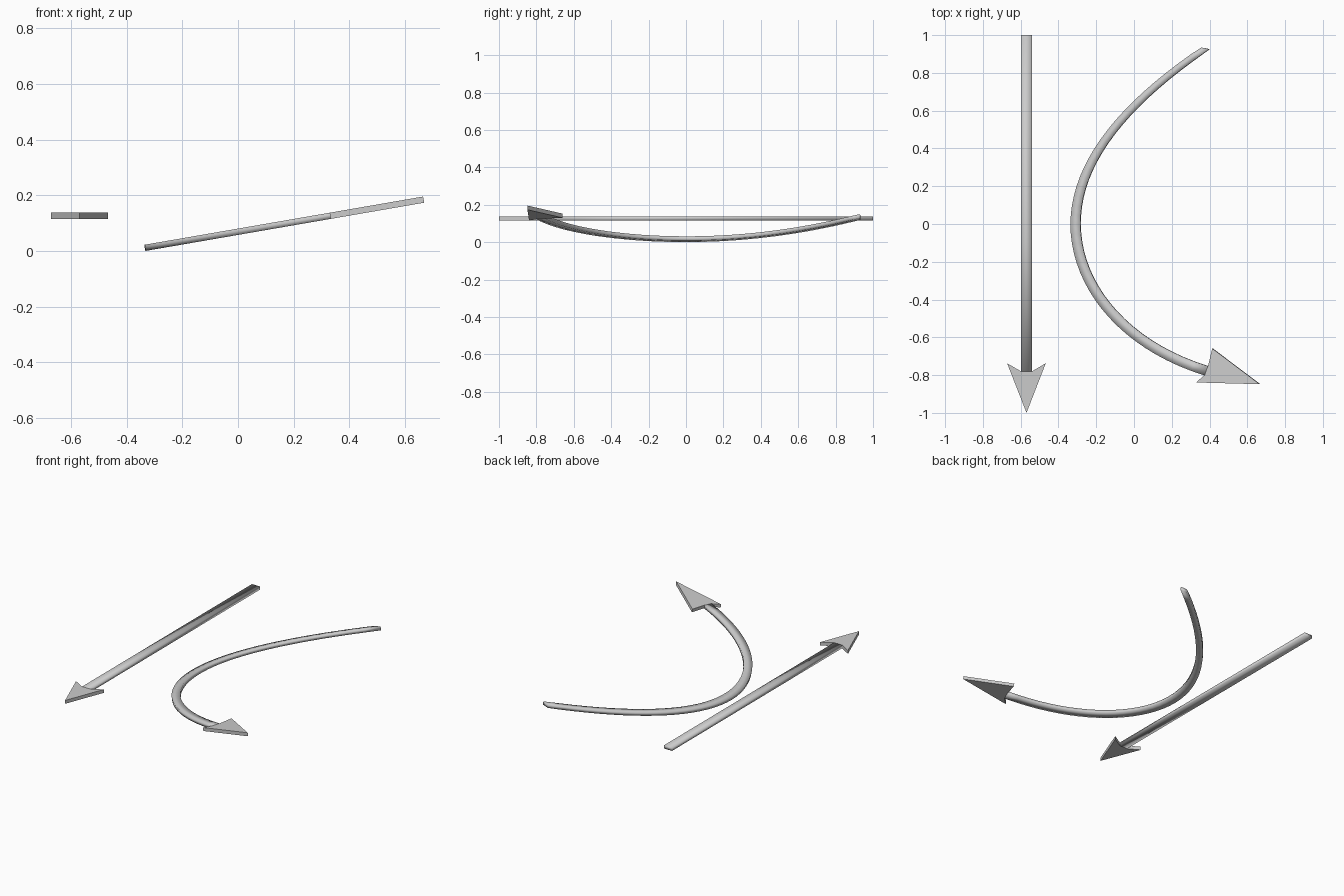
import bpy, bmesh
from mathutils import Vector
from mathutils.geometry import interpolate_bezier

if "Cube" in bpy.data.objects:
    bpy.data.objects.remove(bpy.data.objects["Cube"])

HALF = 0.0112  # half plate thickness
SLOPE = 0.173  # tilt of the curved arrow


def flat(p):
    return Vector((p[0], p[1], 0.127)), Vector((0, 0, HALF))


def tilted(p):
    n = Vector((-SLOPE, 0, 1)).normalized() * HALF
    return Vector((p[0], p[1], HALF + SLOPE * (p[0] + 0.335))), n


def make(name, bm, smooth):
    bmesh.ops.recalc_face_normals(bm, faces=bm.faces)
    mesh = bpy.data.meshes.new(name)
    bm.to_mesh(mesh)
    bm.free()
    for f in mesh.polygons:
        f.use_smooth = smooth
    bpy.context.collection.objects.link(bpy.data.objects.new(name, mesh))


def ribbon(name, pairs, place):
    """Closed rectangular bar through left/right edge pairs."""
    bm = bmesh.new()
    rings = []
    for l, r in pairs:
        (cl, n), (cr, _) = place(l), place(r)
        rings.append([bm.verts.new(v) for v in (cl - n, cr - n, cr + n, cl + n)])
    for a, b in zip(rings, rings[1:]):
        for i in range(4):
            j = (i + 1) % 4
            bm.faces.new((a[i], a[j], b[j], b[i]))
    bm.faces.new(rings[0])
    bm.faces.new(rings[-1])
    make(name, bm, True)


def head(name, outline, place):
    """Flat barbed plate from an outline."""
    bm = bmesh.new()
    placed = [place(p) for p in outline]
    low = [bm.verts.new(c - n) for c, n in placed]
    top = [bm.verts.new(c + n) for c, n in placed]
    bm.faces.new(low)
    bm.faces.new(top)
    for i in range(len(low)):
        j = (i + 1) % len(low)
        bm.faces.new((low[i], low[j], top[j], top[i]))
    make(name, bm, False)


# Straight arrow
ribbon("straight_shaft", [((-0.54, y), (-0.598, y)) for y in (1, -0.1, -0.78)], flat)
head("straight_head", [(-0.569, -1), (-0.467, -0.737), (-0.54, -0.78),
                       (-0.598, -0.78), (-0.672, -0.737)], flat)

# Curved arrow path: two Bezier halves meeting at the bend
V = lambda x, y: Vector((x, y, 0))
upper = interpolate_bezier(V(0.379, 0.93), V(-0.079, 0.62), V(-0.309, 0.31), V(-0.309, 0), 20)
lower = interpolate_bezier(V(-0.309, 0), V(-0.309, -0.32), V(-0.06, -0.64), V(0.384, -0.777), 20)
path = [Vector(p) for p in upper + lower[1:]]
pairs = []
for i, p in enumerate(path):
    d = (path[min(i + 1, len(path) - 1)] - path[max(i - 1, 0)]).normalized()
    w = 0.017 + 0.009 * min(1, i / 19)  # tail is slimmer
    side = Vector((-d.y, d.x, 0)) * w
    pairs.append((p + side, p - side))
pairs[0] = (V(0.40, 0.926), V(0.357, 0.934))  # slanted tail cut
ribbon("curved_shaft", pairs, tilted)
head("curved_head", [(0.667, -0.848), (0.416, -0.659), (0.394, -0.751),
                     (0.373, -0.801), (0.331, -0.839)], tilted)
